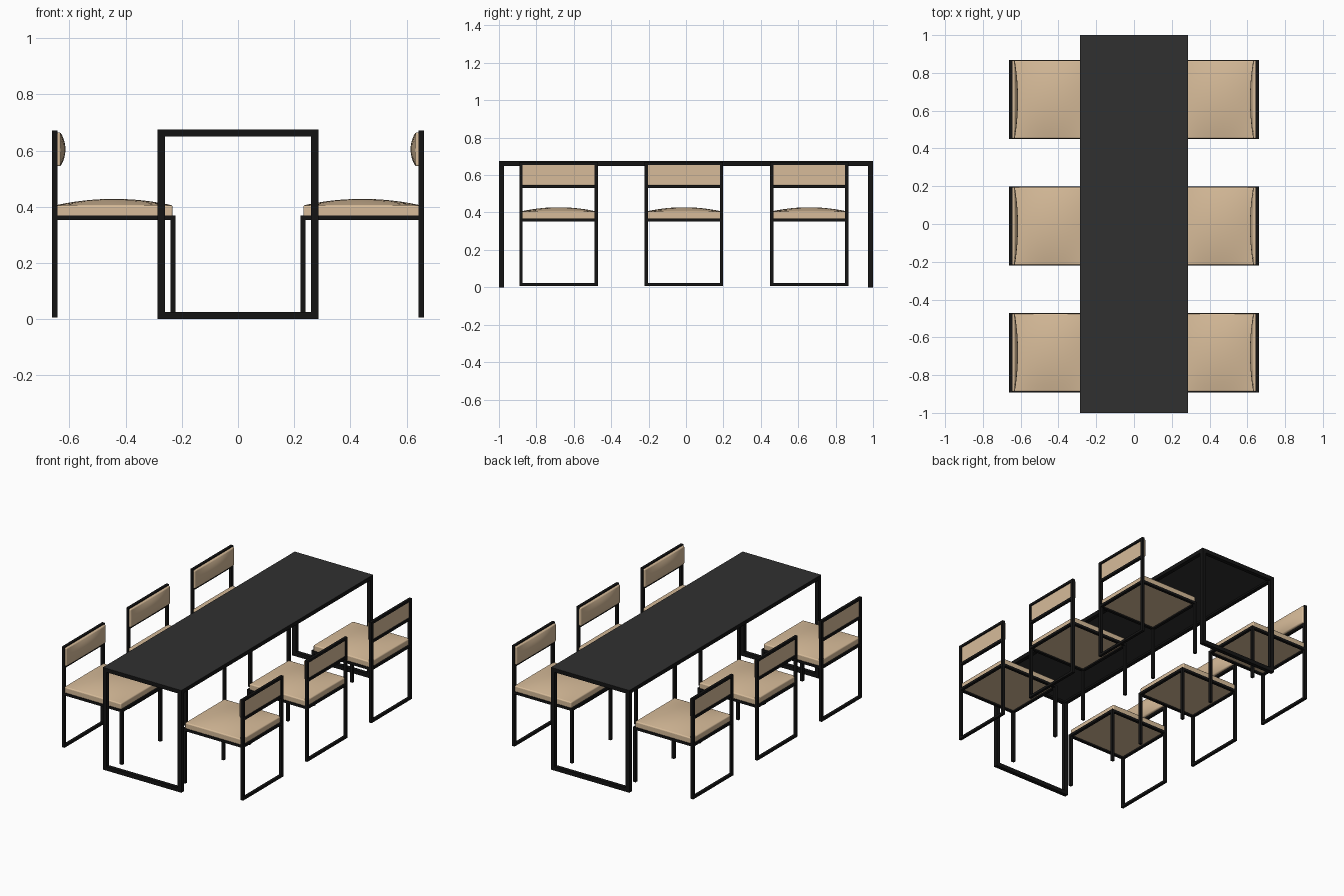
import bpy, bmesh
from mathutils import Matrix, Vector
from math import radians

if "Cube" in bpy.data.objects:
    bpy.data.objects.remove(bpy.data.objects["Cube"])


def material(name, rgb):
    m = bpy.data.materials.new(name)
    m.diffuse_color = (*rgb, 1)
    m.use_nodes = True
    m.node_tree.nodes["Principled BSDF"].inputs["Base Color"].default_value = m.diffuse_color
    return m


BLACK = material("black_metal", (0.007, 0.007, 0.007))
TOP = material("dark_top", (0.03, 0.03, 0.03))
TAN = material("tan_fabric", (0.68, 0.5, 0.32))


def finish(bm, name, mat):
    bmesh.ops.recalc_face_normals(bm, faces=bm.faces)
    me = bpy.data.meshes.new(name)
    bm.to_mesh(me)
    bm.free()
    me.materials.append(mat)
    ob = bpy.data.objects.new(name, me)
    bpy.context.collection.objects.link(ob)
    return ob


def boxes(name, bounds, mat):
    """One object from several (x0, x1, y0, y1, z0, z1) boxes."""
    bm = bmesh.new()
    for x0, x1, y0, y1, z0, z1 in bounds:
        mx = Matrix.Translation(((x0 + x1) / 2, (y0 + y1) / 2, (z0 + z1) / 2))
        bmesh.ops.create_cube(bm, size=1, matrix=mx @ Matrix.Diagonal((x1 - x0, y1 - y0, z1 - z0, 1)))
    return finish(bm, name, mat)


def cushion(name, w, d, side, dome, matrix):
    """Pillow with flat base at z=0, straight sides and a domed face."""
    bm = bmesh.new()
    bmesh.ops.create_grid(bm, x_segments=12, y_segments=12, size=1)
    for v in bm.verts:
        u, t = v.co.x, v.co.y
        v.co = (u * w / 2, t * d / 2, side + dome * (1 - u * u) * (1 - t * t))
    rim = [e for e in bm.edges if e.is_boundary]
    ext = bmesh.ops.extrude_edge_only(bm, edges=rim)["geom"]
    for v in ext:
        if isinstance(v, bmesh.types.BMVert):
            v.co.z = 0
    bmesh.ops.holes_fill(bm, edges=[e for e in bm.edges if e.is_boundary], sides=0)
    bm.transform(matrix)
    ob = finish(bm, name, TAN)
    bev = ob.modifiers.new("soft_edge", 'BEVEL')
    bev.width, bev.segments, bev.angle_limit = 0.006, 3, radians(40)
    bpy.ops.object.select_all(action='DESELECT')
    ob.select_set(True)
    bpy.context.view_layer.objects.active = ob
    bpy.ops.object.shade_smooth_by_angle(angle=radians(35))
    return ob


# table: top panel, rails and two end loops
X, T, H = 0.286, 0.026, 0.675
boxes("table_top", [(-X + T, X - T, -1 + T, 1 - T, H - 0.015, H - 0.001),
                    (-X, X, -1, 1, H - 0.001, H)], TOP)
boxes("table_rails", [(s * X - (T if s > 0 else 0), s * X + (T if s < 0 else 0),
                       -1 + T, 1 - T, H - T, H - 0.001) for s in (-1, 1)], BLACK)
for name, y0 in (("front_leg_loop", -1), ("back_leg_loop", 1 - T)):
    boxes(name, [(-X, -X + T, y0, y0 + T, 0, H - 0.001),
                 (X - T, X, y0, y0 + T, 0, H - 0.001),
                 (-X + T, X - T, y0, y0 + T, 0, T),
                 (-X + T, X - T, y0, y0 + T, H - T, H - 0.001)], BLACK)


# chairs: s = -1 on the left side, +1 on the right
def chair(s, cy, label):
    t, hw, out, inn, floor = 0.018, 0.21, 0.661, 0.222, 0.006

    def b(xa, xb, y0, y1, z0, z1):
        return (min(s * xa, s * xb), max(s * xa, s * xb), cy + y0, cy + y1, z0, z1)

    parts = []
    for y0 in (-hw, hw - t):
        parts += [b(out - t, out, y0, y0 + t, floor, 0.671),      # back post
                  b(inn, inn + t, y0, y0 + t, floor, 0.352),      # front leg
                  b(inn, out - t, y0, y0 + t, 0.352, 0.369)]      # seat side rail
    i = hw - t
    for z0 in (floor, 0.352, 0.531, 0.655):                       # rear cross bars
        parts.append(b(out - t, out, -i, i, z0, z0 + 0.016))
    parts.append(b(inn, inn + t, -i, i, 0.352, 0.369))            # front seat rail
    boxes("chair_frame_" + label, parts, BLACK)

    mid = s * (out + inn) / 2
    cushion("seat_" + label, out - inn - 0.022, 2 * hw - 0.008, 0.043, 0.023,
            Matrix.Translation((mid, cy, 0.362)))
    # back cushion: its domed face points towards the table
    face = Matrix((Vector((0, 0, -s, s * 0.653)), Vector((0, 1, 0, cy)),
                   Vector((1, 0, 0, 0.604)), Vector((0, 0, 0, 1))))
    cushion("backrest_" + label, 0.12, 2 * hw - 0.008, 0.022, 0.017, face)


for s, side in ((-1, "left"), (1, "right")):
    for cy, pos in ((-0.681, "front"), (-0.011, "middle"), (0.659, "rear")):
        chair(s, cy, side + "_" + pos)
